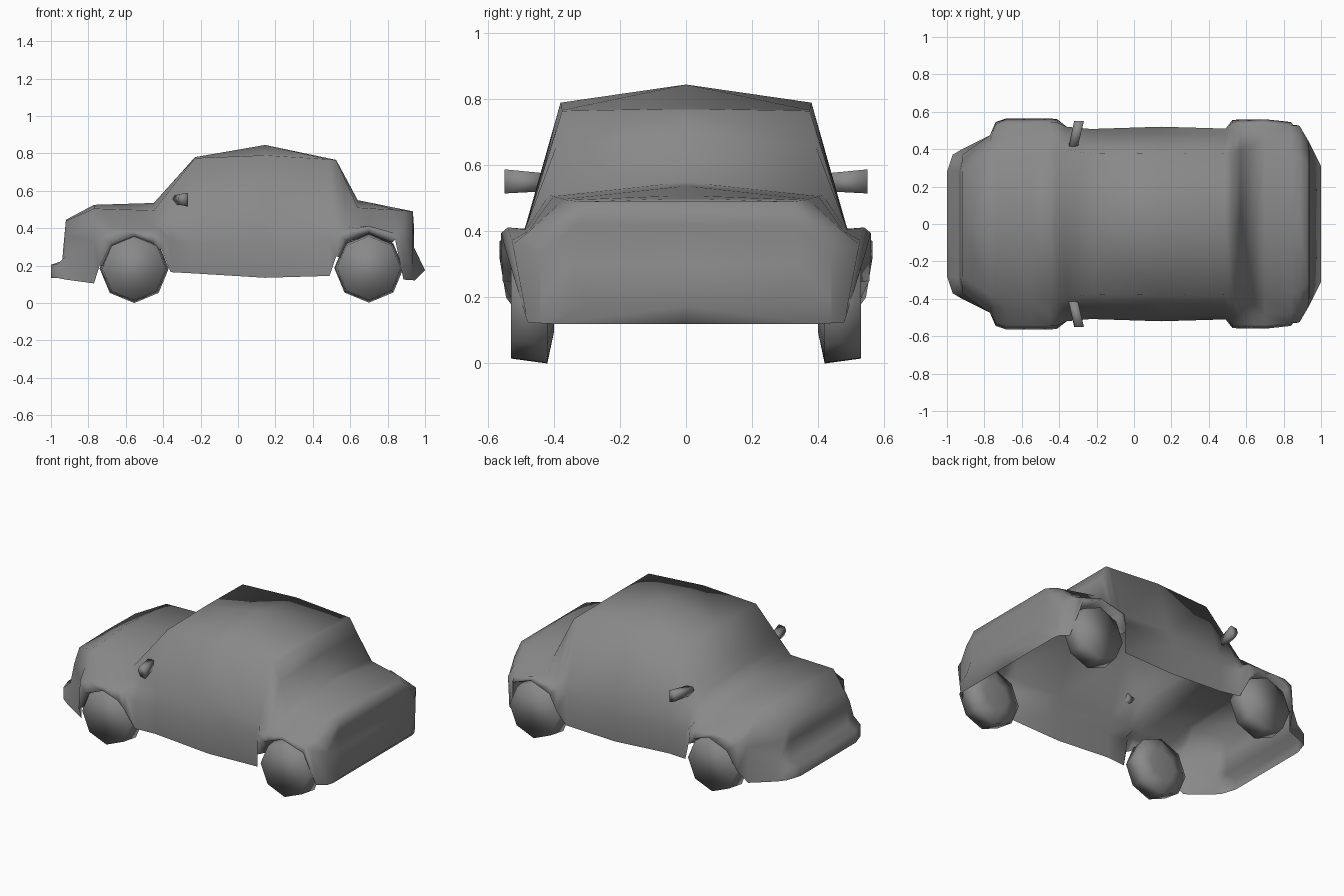
import bpy, bmesh, math
from mathutils import Vector

if "Cube" in bpy.data.objects:
    bpy.data.objects.remove(bpy.data.objects["Cube"])

# One dark grey paint for the whole car
paint = bpy.data.materials.new("dark_grey")
paint.diffuse_color = (.25, .25, .25, 1)
paint.use_nodes = True
paint.node_tree.nodes["Principled BSDF"].inputs["Base Color"].default_value = paint.diffuse_color


def finish(bm, name):
    bmesh.ops.recalc_face_normals(bm, faces=bm.faces)
    me = bpy.data.meshes.new(name)
    bm.to_mesh(me)
    bm.free()
    me.materials.append(paint)
    me.shade_smooth()
    ob = bpy.data.objects.new(name, me)
    bpy.context.collection.objects.link(ob)
    return ob


def grid(bm, rows):
    """Skin rows of equally many points; repeated points become triangles."""
    vs = [[bm.verts.new(p) for p in r] for r in rows]
    for a, b in zip(vs, vs[1:]):
        for i in range(len(a) - 1):
            loop = []
            for v in (a[i], a[i + 1], b[i + 1], b[i]):
                if all((v.co - w.co).length > 1e-5 for w in loop):
                    loop.append(v)
            if len(loop) > 2:
                bm.faces.new(loop)


def sample(line, x):
    """Point on an (x, y, z) polyline at station x."""
    for a, b in zip(line, line[1:]):
        if x <= b[0] + 1e-6:
            return Vector(a).lerp(Vector(b), (x - a[0]) / (b[0] - a[0]))
    return Vector(line[-1])


# Body: lengthwise lines from the roof centre down to the sill and arches
xs = [-.92, -.77, -.74, -.68, -.555, -.45, -.41, -.36, -.23, .145, .49, .525,
      .57, .64, .70, .84, .885, .935]
centre = [(-.92, 0, .445), (-.77, 0, .525), (-.45, 0, .535), (-.23, 0, .78),
          (.145, 0, .845), (.525, 0, .765), (.64, 0, .55), (.935, 0, .49)]
edge = [(-.92, .28, .44), (-.77, .38, .505), (-.45, .41, .495),
        (-.23, .375, .775), (.145, .38, .79), (.525, .375, .765),
        (.64, .415, .51), (.885, .36, .495), (.935, .32, .49)]
waist = [(-.92, .33, .36), (-.77, .445, .41), (-.45, .485, .41),
         (-.23, .48, .41), (.145, .485, .42), (.525, .485, .41),
         (.64, .487, .408), (.885, .475, .40), (.935, .39, .42)]
flare = [(-.92, .37, .25), (-.77, .475, .33), (-.74, .53, .37),
         (-.68, .542, .388), (-.41, .542, .388), (-.36, .52, .34),
         (-.23, .508, .32), (.145, .52, .32), (.49, .51, .34),
         (.525, .54, .375), (.70, .54, .412), (.885, .525, .36),
         (.935, .44, .33)]
sill = [(-.92, .40, .125), (-.77, .475, .105), (-.74, .545, .20),
        (-.68, .565, .32), (-.555, .565, .37), (-.45, .565, .335),
        (-.41, .56, .29), (-.36, .52, .165), (-.23, .50, .158),
        (.145, .505, .135), (.49, .505, .145), (.525, .555, .25),
        (.57, .56, .345), (.70, .56, .395), (.84, .545, .34),
        (.885, .48, .125), (.935, .44, .122)]
bm = bmesh.new()
grid(bm, [[sample(l, x) for x in xs] for l in (centre, edge, waist, flare, sill)])

# Arch lips turned in towards each wheel
for cx, lo, hi in ((-.555, -.75, -.40), (.70, .52, .85)):
    lip = [sample(sill, x) for x in xs if lo < x < hi]
    hub = Vector((cx, .47, .187))
    inner = [Vector((p.x, .48, p.z)).lerp(Vector((cx, .48, .187)), .12) for p in lip]
    grid(bm, [lip, inner])

# Nose with protruding bumper
e, w, f, s = (l[0] for l in (edge, waist, flare, sill))
grid(bm, [[centre[0], e, e, e],
          [(-.93, 0, .34), (-.93, .28, .34), w, w],
          [(-.94, 0, .225), (-.94, .29, .225), f, f],
          [(-1, 0, .205), (-1, .28, .205), (-.97, .37, .205), f],
          [(-1, 0, .135), (-1, .28, .135), (-.97, .37, .135), s]])
# Tail with protruding bumper
e, w, f, s = (l[-1] for l in (edge, waist, flare, sill))
grid(bm, [[centre[-1], e, e],
          [(.94, 0, .42), (.94, .33, .42), w],
          [(.94, 0, .30), (.94, .34, .30), f],
          [(1, 0, .175), (1, .31, .175), (.935, .44, .20)],
          [(.945, 0, .12), (.945, .40, .12), s]])
bmesh.ops.remove_doubles(bm, verts=bm.verts, dist=.0005)
# Other half of the shell
geom = bm.verts[:] + bm.edges[:] + bm.faces[:]
bmesh.ops.mirror(bm, geom=geom, axis='Y', merge_dist=.001)
bmesh.ops.remove_doubles(bm, verts=bm.verts, dist=.0005)
finish(bm, "car_body")


def skin(bm, rings):
    """Close a stack of rings into a capped solid."""
    vs = [[bm.verts.new(p) for p in r] for r in rings]
    n = len(vs[0])
    for a, b in zip(vs, vs[1:]):
        for i in range(n):
            j = (i + 1) % n
            bm.faces.new((a[i], a[j], b[j], b[i]))
    bm.faces.new(vs[0])
    bm.faces.new(vs[-1])


# Eight-sided wheels with rounded shading
def wheel(name, x, z, side):
    bm = bmesh.new()
    skin(bm, [[(x + r * math.sin(i * math.pi / 4), side * y,
                z - r * math.cos(i * math.pi / 4)) for i in range(8)]
              for y, r in ((.40, .09), (.42, .185), (.53, .17))])
    finish(bm, name)


# Door mirrors: flared five-sided stubs angled backwards
def mirror(name, side):
    bm = bmesh.new()
    inner = [(-.35, .555), (-.34, .575), (-.30, .575), (-.30, .522), (-.33, .525)]
    outer = [(-.32, .56), (-.31, .583), (-.268, .588), (-.268, .515), (-.305, .525)]
    skin(bm, [[(x, side * .415, z) for x, z in inner],
              [(x, side * .55, z) for x, z in outer]])
    finish(bm, name)


for side, label in ((-1, "near"), (1, "far")):
    wheel("front_wheel_" + label, -.555, .185, side)
    wheel("rear_wheel_" + label, .70, .187, side)
    mirror("door_mirror_" + label, side)
